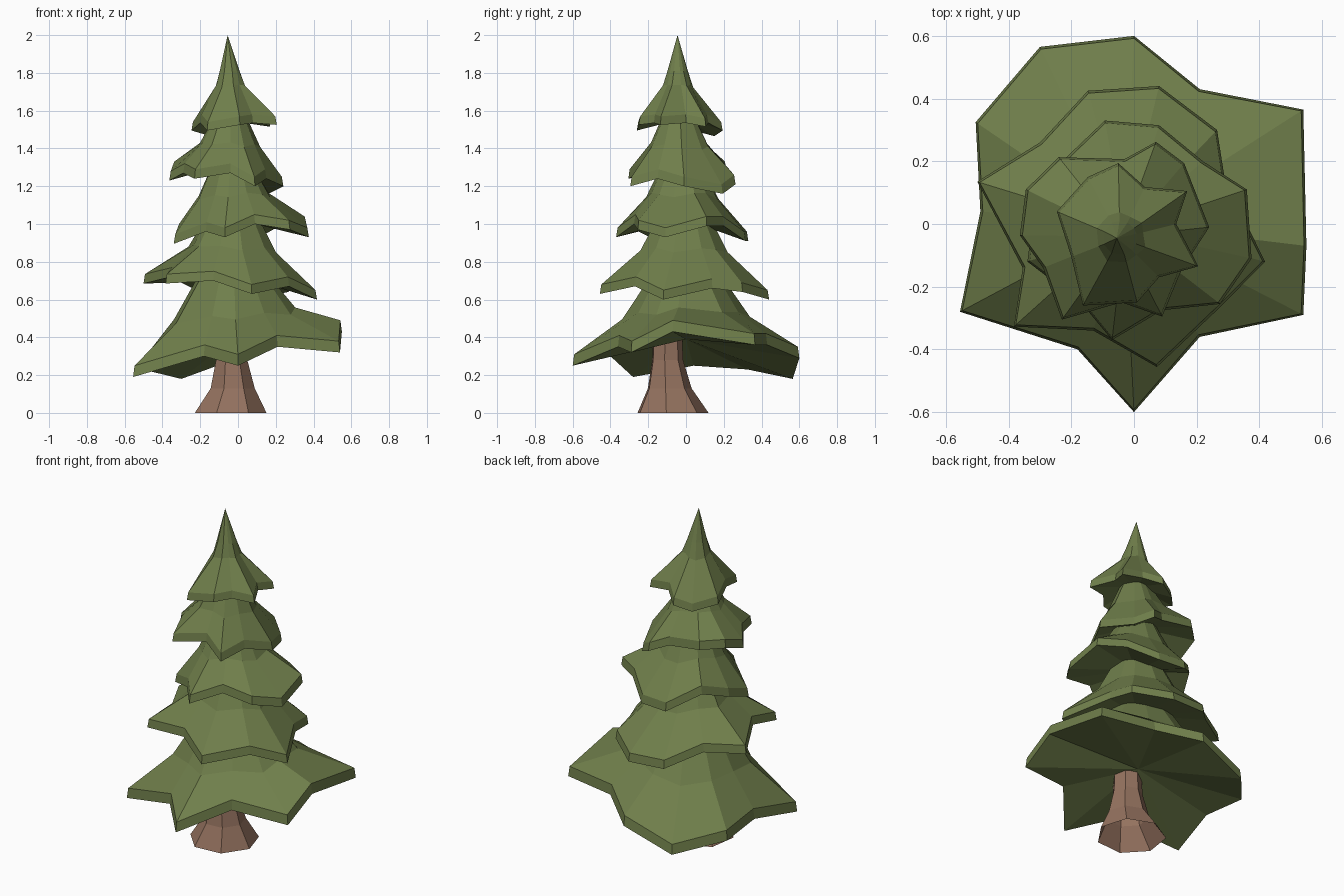
import bpy, bmesh, math
from mathutils import Vector


def material(name, rgb):
    m = bpy.data.materials.new(name)
    m.diffuse_color = (*rgb, 1)
    return m


GREEN = material("needle green", (0.16, 0.21, 0.07))
BROWN = material("bark brown", (0.30, 0.17, 0.115))


def finish(bm, name, mat):
    bmesh.ops.recalc_face_normals(bm, faces=bm.faces)
    me = bpy.data.meshes.new(name)
    bm.to_mesh(me)
    bm.free()
    me.materials.append(mat)
    ob = bpy.data.objects.new(name, me)
    bpy.context.collection.objects.link(ob)


def bridge(bm, a, b):
    n = len(a)
    for i in range(n):
        j = (i + 1) % n
        bm.faces.new((a[i], a[j], b[j], b[i]))


def fan(bm, ring, tip):
    v = bm.verts.new(tip)
    for i in range(len(ring)):
        bm.faces.new((ring[i], ring[(i + 1) % len(ring)], v))


def tier(name, rim, centre, mid, top, under_z, tip_z, thick=0.05):
    """Ragged skirt: rim points (x, y, top z); mid and top are (radius, z)."""
    bm = bmesh.new()
    c = Vector((*centre, 0))
    flat = [Vector((x, y, 0)) - c for x, y, z in rim]
    mean_r = sum(d.length for d in flat) / len(rim)
    mean_z = sum(p[2] for p in rim) / len(rim)
    lower = [bm.verts.new((x, y, z - thick)) for x, y, z in rim]
    # upper edge sits slightly inside the lower one
    upper = [bm.verts.new(c + d * (1 - 0.008 / d.length) + Vector((0, 0, p[2])))
             for d, p in zip(flat, rim)]
    rings = []
    for (r, z), follow in ((mid, 0.35), (top, 0.0)):
        ring = []
        for d, p in zip(flat, rim):
            k = r * ((1 - follow) / d.length + follow / mean_r)
            q = c + d * k
            ring.append(bm.verts.new((q.x, q.y, z + follow * (p[2] - mean_z))))
        rings.append(ring)
    bridge(bm, lower, upper)
    bridge(bm, upper, rings[0])
    bridge(bm, rings[0], rings[1])
    fan(bm, rings[1], (-0.055, -0.045, tip_z))
    fan(bm, lower, (c.x, c.y, under_z))
    finish(bm, name, GREEN)


# Branch tiers, bottom to top; rims run counter-clockwise seen from above
tier("branches_bottom",
     [(0.55, -0.07, 0.49), (0.54, 0.365, 0.42), (0.21, 0.43, 0.42),
      (0, 0.60, 0.35), (-0.30, 0.565, 0.24), (-0.505, 0.325, 0.29),
      (-0.49, 0.04, 0.31), (-0.555, -0.28, 0.25), (-0.18, -0.40, 0.36),
      (0, -0.60, 0.31), (0.21, -0.36, 0.41), (0.54, -0.29, 0.38)],
     (-0.03, 0), (0.33, 0.51), (0.15, 0.78), 0.39, 0.85, 0.06)
tier("branches_low",
     [(0.418, -0.12, 0.65), (0.29, 0.14, 0.71), (0.265, 0.30, 0.69),
      (0.08, 0.44, 0.65), (-0.147, 0.425, 0.66), (-0.30, 0.26, 0.74),
      (-0.50, 0.135, 0.735), (-0.355, -0.14, 0.77), (-0.383, -0.327, 0.735),
      (-0.13, -0.34, 0.75), (0.073, -0.456, 0.68), (0.27, -0.27, 0.72)],
     (-0.03, -0.01), (0.23, 0.87), (0.13, 1.06), 0.74, 1.1)
tier("branches_middle",
     [(0.36, 0.11, 1.04), (0.22, 0.20, 1.04), (0.08, 0.315, 0.96),
      (-0.093, 0.33, 0.96), (-0.24, 0.19, 1.05), (-0.32, 0.04, 1.0),
      (-0.34, -0.12, 0.945), (-0.17, -0.25, 1.01), (-0.07, -0.37, 0.98),
      (0.09, -0.275, 1.05), (0.275, -0.255, 1.02), (0.375, -0.11, 0.98)],
     (-0.03, -0.02), (0.19, 1.15), (0.11, 1.31), 1.03, 1.36)
tier("branches_high",
     [(0.24, -0.01, 1.25), (0.16, 0.194, 1.21), (0.07, 0.262, 1.26),
      (-0.03, 0.207, 1.30), (-0.24, 0.213, 1.33), (-0.345, 0.11, 1.33),
      (-0.364, -0.036, 1.28), (-0.29, -0.14, 1.32), (-0.23, -0.305, 1.29),
      (-0.04, -0.25, 1.32), (0.09, -0.295, 1.25), (0.15, -0.15, 1.29)],
     (-0.04, -0.04), (0.16, 1.42), (0.08, 1.58), 1.32, 1.62)
tier("branches_top",
     [(0.17, 0.105, 1.56), (0.035, 0.118, 1.58), (-0.05, 0.194, 1.54),
      (-0.147, 0.15, 1.51), (-0.246, 0.04, 1.54), (-0.20, -0.105, 1.58),
      (-0.163, -0.26, 1.54), (0.01, -0.25, 1.57), (0.08, -0.17, 1.58),
      (0.205, -0.135, 1.57), (0.135, 0, 1.58)],
     (-0.045, -0.045), (0.08, 1.73), (0.055, 1.81), 1.58, 2.0, 0.045)

# Trunk: seven-sided, flared at the foot, open underneath
bm = bmesh.new()
rings = []
for x, y, r, z in ((-0.042, -0.075, 0.195, 0), (-0.03, -0.09, 0.12, 0.13),
                   (-0.035, -0.10, 0.085, 0.28), (-0.035, -0.10, 0.078, 0.45)):
    rings.append([bm.verts.new((x + r * math.cos(a), y + r * math.sin(a), z))
                  for a in (math.tau * i / 7 - 0.15 for i in range(7))])
for a, b in zip(rings, rings[1:]):
    bridge(bm, a, b)
finish(bm, "trunk", BROWN)
